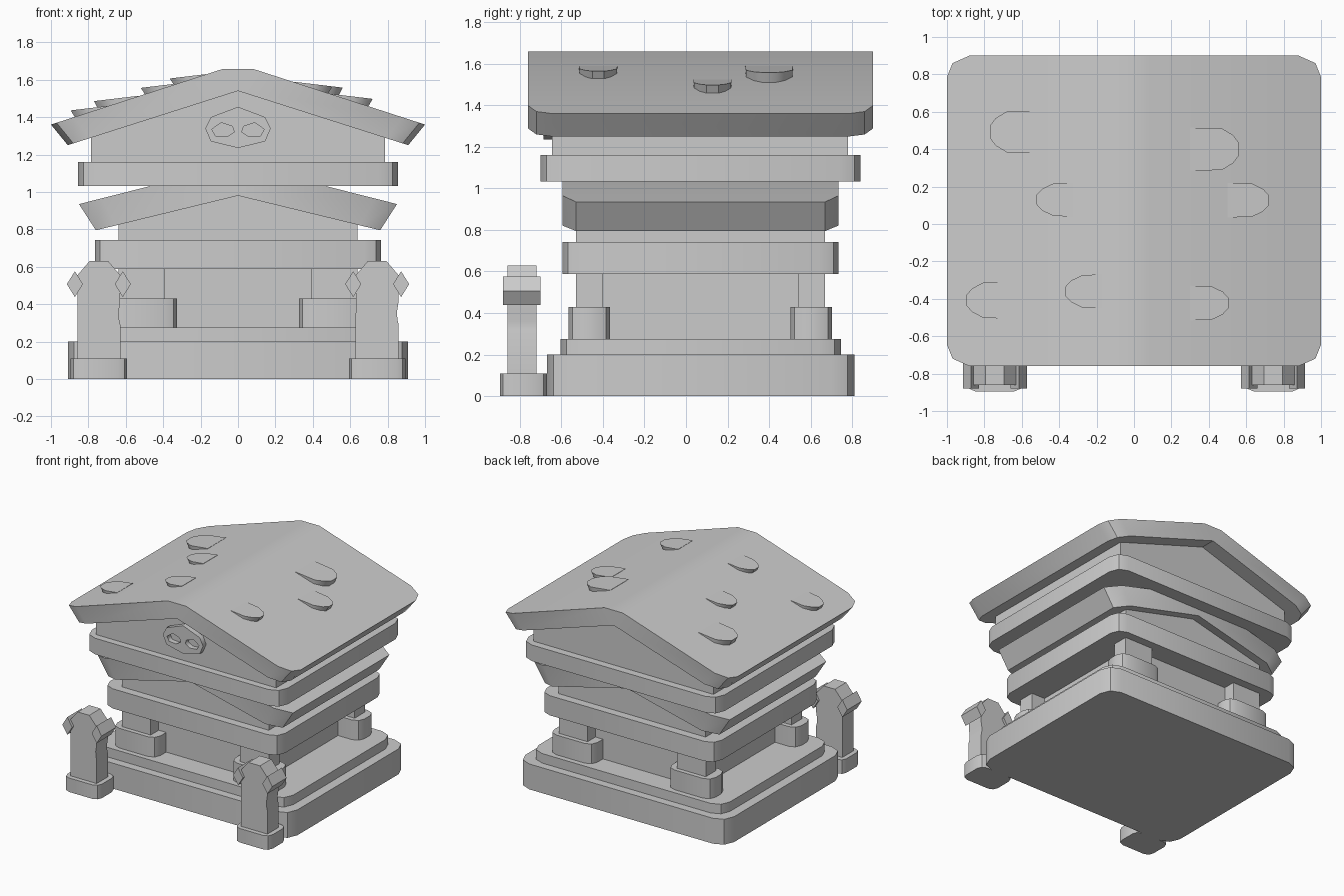
import bpy, bmesh, math

if "Cube" in bpy.data.objects:
    bpy.data.objects.remove(bpy.data.objects["Cube"])

YC = 0.07  # depth centre of the building (lantern posts stand in front)


def finish(name, bm, angle=35):
    bmesh.ops.remove_doubles(bm, verts=bm.verts, dist=1e-5)
    bmesh.ops.recalc_face_normals(bm, faces=bm.faces)
    me = bpy.data.meshes.new(name)
    bm.to_mesh(me)
    bm.free()
    ob = bpy.data.objects.new(name, me)
    bpy.context.collection.objects.link(ob)
    bpy.ops.object.select_all(action='DESELECT')
    ob.select_set(True)
    bpy.context.view_layer.objects.active = ob
    bpy.ops.object.shade_smooth_by_angle(angle=math.radians(angle))
    return ob


def slab(name, cx, cy, hx, hy, z0, z1, bevel=0.0):
    """Box with its vertical corners rounded by two segments."""
    bm = bmesh.new()
    bmesh.ops.create_cube(bm, size=1)
    for v in bm.verts:
        v.co = (cx + v.co.x * 2 * hx, cy + v.co.y * 2 * hy, z0 + (v.co.z + .5) * (z1 - z0))
    if bevel:
        up = [e for e in bm.edges if abs(e.verts[0].co.z - e.verts[1].co.z) > 1e-4]
        bmesh.ops.bevel(bm, geom=up, offset=bevel, segments=2, profile=0.5, affect='EDGES')
    return finish(name, bm)


def prism(name, pts, y0, y1):
    """Front (x, z) profile extruded in depth."""
    bm = bmesh.new()
    a = [bm.verts.new((x, y0, z)) for x, z in pts]
    b = [bm.verts.new((x, y1, z)) for x, z in pts]
    bm.faces.new(a)
    bm.faces.new(b[::-1])
    for i in range(len(pts)):
        j = (i + 1) % len(pts)
        bm.faces.new((a[i], a[j], b[j], b[i]))
    return finish(name, bm)


def roof(name, half, flat, top, bottom):
    """Thick gable roof. half: (x, half depth) from eave to ridge;
    top: (eave z, ridge z); bottom: (eave x, eave z, ridge z)."""
    bm = bmesh.new()
    stations = [(-x, d) for x, d in half] + [s for s in reversed(half)]
    X = half[0][0]
    rows = []
    for x, d in stations:
        t = (abs(x) - flat) / (X - flat)
        zt = top[1] + (top[0] - top[1]) * t
        zb = bottom[2] + (bottom[1] - bottom[2]) * t
        xb = math.copysign(bottom[0] * t, x)
        rows.append([bm.verts.new(p) for p in ((x, YC - d, zt), (x, YC + d, zt),
                                               (xb, YC + d, zb), (xb, YC - d, zb))])
    for r, s in zip(rows, rows[1:]):
        for i in range(4):
            j = (i + 1) % 4
            bm.faces.new((r[i], r[j], s[j], s[i]))
    bm.faces.new(rows[0])
    bm.faces.new(rows[-1])
    return finish(name, bm)


# Stepped base
slab("base_slab", 0, YC, .91, .74, 0, .2, .11)
slab("base_step", 0, YC, .835, .675, .18, .275, .1)

# Inner wall and four corner columns
slab("inner_wall", 0, YC, .52, .5, .26, .6)
for sx, side in ((-1, "left"), (1, "right")):
    for y, end in ((-.465, "front"), (.603, "back")):
        slab(f"column_base_{end}_{side}", sx * .515, y, .19, .1, .26, .43, .065)
        slab(f"column_{end}_{side}", sx * .515, y, .125, .065, .42, .6)

# Lower storey: band, gable wall, small roof
slab("lower_band", 0, YC, .765, .665, .588, .743, .09)
prism("lower_gable_wall", [(-.64, .72), (.64, .72), (.64, .84), (0, 1.0), (-.64, .84)], -.53, .67)
roof("lower_roof", [(.85, .6), (.73, .665), (0.0001, .665)], 0, (.935, 1.15), (.76, .795, .98))

# Upper storey: band, gable wall, main roof
slab("upper_band", 0, YC, .855, .77, 1.033, 1.16, .1)
prism("upper_gable_wall", [(-.785, 1.14), (.785, 1.14), (.785, 1.31), (0, 1.56), (-.785, 1.31)],
      -.645, .78)
roof("main_roof", [(1, .715), (.97, .79), (.88, .83), (.08, .83)], .08,
     (1.36, 1.658), (.91, 1.25, 1.54))


# Loose roof tiles: wedges lifted at the rounded downhill end
def roof_z(x):
    return 1.658 - (abs(x) - .08) * .298 / .92


def tile(name, x_up, x_tip, y0, y1):
    s = 1 if x_tip > 0 else -1
    a, b = abs(x_up), abs(x_tip)
    w, c = (y1 - y0) / 2, (y0 + y1) / 2
    shape = [(a, -1), (b - .09, -.97), (b - .03, -.65), (b, -.3),
             (b, .3), (b - .03, .65), (b - .09, .97), (a, 1)]
    bm = bmesh.new()
    up, low = [], []
    for x, v in shape:
        zt = roof_z(a) + .002 - (x - a) * .12
        up.append(bm.verts.new((s * x, c + v * w, zt)))
        xl = x - .03 * (x - a) / (b - a)
        low.append(bm.verts.new((s * xl, c + v * w, roof_z(xl) - .015)))
    bm.faces.new(up)
    bm.faces.new(low[::-1])
    n = len(shape)
    for i in range(n):
        j = (i + 1) % n
        bm.faces.new((up[i], up[j], low[j], low[i]))
    finish(name, bm)


for i, t in enumerate([(-.53, -.77, .38, .605), (-.33, -.52, .04, .22), (-.7, -.895, -.505, -.31),
                       (-.175, -.365, -.45, -.27), (.3, .56, .285, .515), (.5, .72, .035, .22),
                       (.3, .505, -.515, -.33)]):
    tile(f"roof_tile_{i + 1}", *t)

# Gable ornament: plaque with two openings (filled curve with holes)
cu = bpy.data.curves.new("gable_ornament", 'CURVE')
cu.dimensions = '2D'
cu.fill_mode = 'BOTH'
cu.extrude = .022
half = [(0, .115), (.145, .06), (.175, 0), (.145, -.07), (0, -.105)]
plaque = half + [(-x, z) for x, z in half[-2:0:-1]]
eye = [(.02, -.02), (.06, -.045), (.12, -.04), (.14, -.005), (.09, .03), (.03, .01)]
for pts in (plaque, eye, [(-x, z) for x, z in eye]):
    sp = cu.splines.new('POLY')
    sp.points.add(len(pts) - 1)
    for p, (x, z) in zip(sp.points, pts):
        p.co = (x, z, 0, 1)
    sp.use_cyclic_u = True
orn = bpy.data.objects.new("gable_ornament", cu)
orn.location = (0, -.663, 1.34)
orn.rotation_euler = (math.pi / 2, 0, 0)
bpy.context.collection.objects.link(orn)
bpy.ops.object.select_all(action='DESELECT')
orn.select_set(True)
bpy.context.view_layer.objects.active = orn
bpy.ops.object.convert(target='MESH')

# Two guardian posts in front, each with a foot and diamond end bars
for cx, side in ((-.744, "left"), (.744, "right")):
    slab(f"post_foot_{side}", cx, -.783, .151, .113, 0, .11, .05)
    shaft = [(-.115, .1), (.115, .1), (.115, .29), (.108, .32), (.106, .36), (.114, .41),
             (.114, .555), (.05, .63), (-.05, .63), (-.114, .555)]
    prism(f"post_{side}", [(cx + x, z) for x, z in shaft], -.86, -.72)
    for s, end in ((-1, "outer_a"), (1, "outer_b")):
        dx = cx + s * .128
        prism(f"post_bar_{end}_{side}",
              [(dx - .043, .507), (dx, .438), (dx + .043, .507), (dx, .576)], -.88, -.7)
